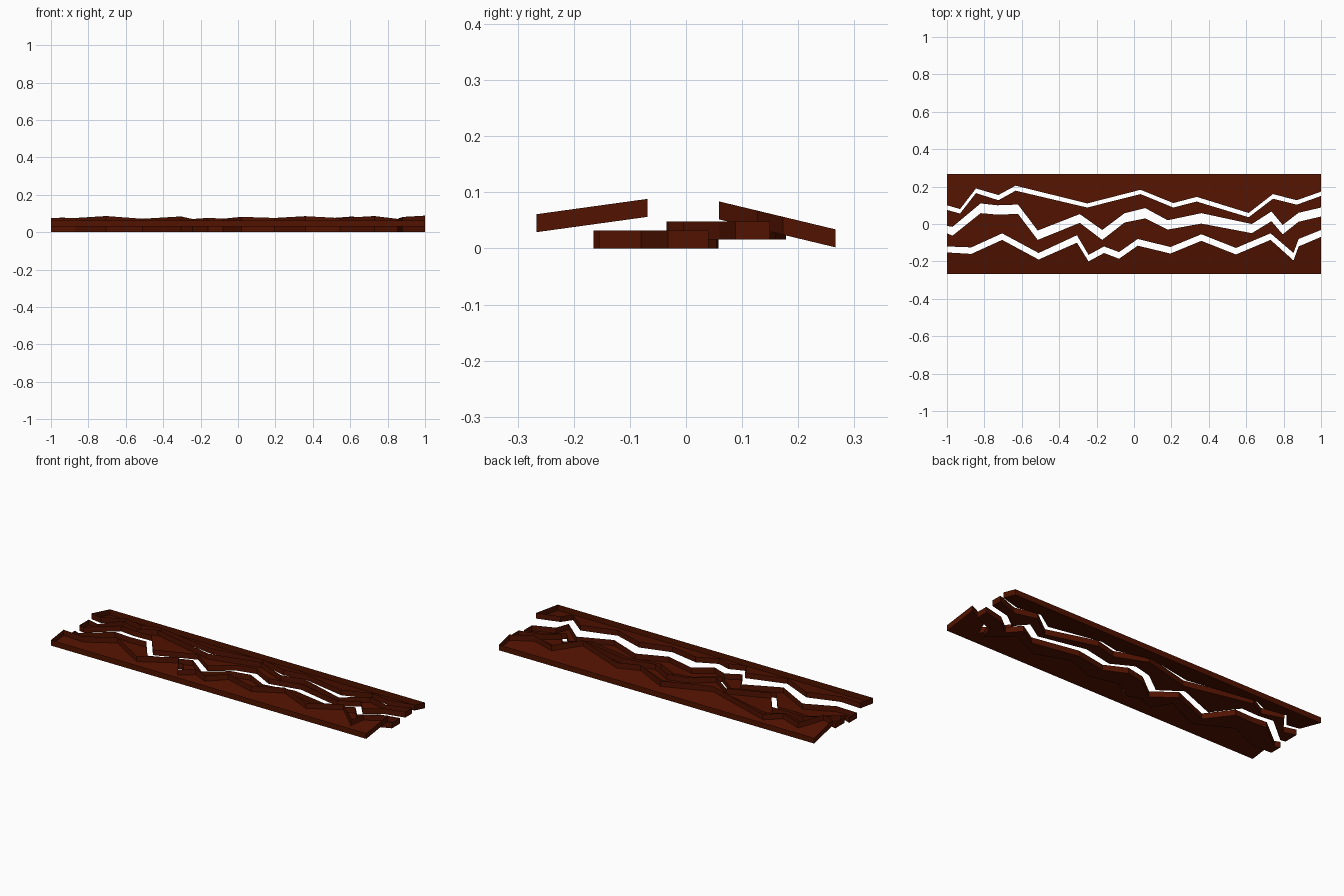
import bpy, bmesh

if "Cube" in bpy.data.objects:
    bpy.data.objects.remove(bpy.data.objects["Cube"])

wood = bpy.data.materials.new("dark_red_wood")
wood.diffuse_color = (0.082, 0.006, 0.0, 1)
wood.use_nodes = True
wood.node_tree.nodes["Principled BSDF"].inputs["Base Color"].default_value = wood.diffuse_color
T = 0.032  # board thickness


def board(name, outline, bottom):
    """Open-topped shell: underside from a plan outline plus upright edge walls.
    bottom(y) gives the height of the underside."""
    bm = bmesh.new()
    lower = bm.faces.new([bm.verts.new((x, y, bottom(y))) for x, y in outline])
    lower.normal_flip()
    ext = bmesh.ops.extrude_edge_only(bm, edges=bm.edges[:])
    for v in ext["geom"]:
        if isinstance(v, bmesh.types.BMVert):
            v.co.z += T
    bmesh.ops.recalc_face_normals(bm, faces=bm.faces)
    bm.normal_update()
    if lower.normal.z > 0:  # underside must face down
        bmesh.ops.reverse_faces(bm, faces=bm.faces)
    me = bpy.data.meshes.new(name)
    bm.to_mesh(me)
    bm.free()
    me.materials.append(wood)
    ob = bpy.data.objects.new(name, me)
    bpy.context.collection.objects.link(ob)
    return ob


# jagged cracks: (x, y of the edge behind the crack, y of the edge in front)
crack_back = [(-1, .10, .075), (-.93, .08, .056), (-.845, .19, .165), (-.725, .155, .127),
              (-.633, .205, .178), (-.25, .11, .088), (.035, .183, .16), (.21, .112, .088),
              (.335, .145, .12), (.613, .059, .036), (.743, .16, .135), (.87, .127, .103),
              (1, .173, .15)]
crack_mid = [(-1, -.01, -.05), (-.97, -.015, -.062), (-.82, .11, .058), (-.73, .1, .05),
             (-.62, .104, .054), (-.515, -.035, -.085), (-.29, .053, .006), (-.17, -.032, -.085),
             (-.05, .058, .008), (.06, .085, .03), (.18, .02, -.03), (.36, .058, .002),
             (.63, .0, -.049), (.735, .067, .015), (.795, -.005, -.055), (.88, .06, .012),
             (1, .088, .04)]
crack_front = [(-1, -.12, -.152), (-.87, -.125, -.16), (-.705, -.05, -.085), (-.51, -.155, -.19),
               (-.305, -.06, -.1), (-.243, -.165, -.2), (-.16, -.12, -.155), (-.08, -.15, -.186),
               (.02, -.08, -.116), (.195, -.123, -.158), (.36, -.055, -.09), (.545, -.128, -.163),
               (.73, -.05, -.085), (.853, -.155, -.195), (.88, -.08, -.12), (1, -.032, -.069)]


def behind(c):
    return [(x, a) for x, a, b in c]


def before(c):
    return [(x, b) for x, a, b in c]


# outer splinters lean, the two inner ones lie flat
board("back_splinter", behind(crack_back) + [(1, .266), (-1, .266)],
      lambda y: .002 + (.266 - y) * .24)
board("inner_back_splinter", behind(crack_mid) + before(crack_back)[::-1], lambda y: .016)
board("inner_front_splinter", behind(crack_front) + before(crack_mid)[::-1], lambda y: 0)
board("front_splinter", [(-1, -.266), (1, -.266)] + before(crack_front)[::-1],
      lambda y: .029 + (y + .266) * .138)
